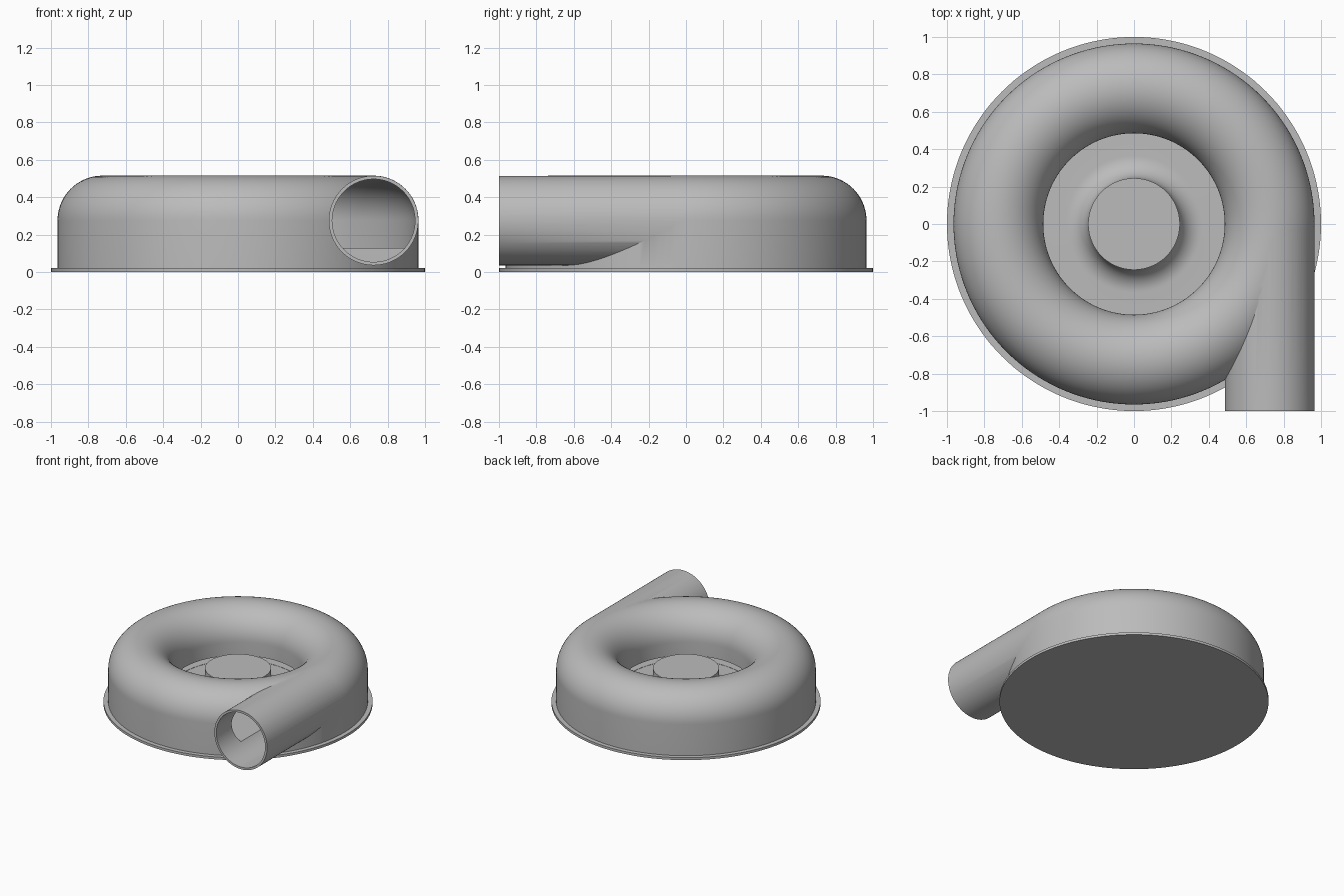
import bpy, bmesh, math
from mathutils import Matrix, Vector

if "Cube" in bpy.data.objects:
    bpy.data.objects.remove(bpy.data.objects["Cube"])

RING, MID_Z = 0.725, 0.275      # centre circle of the scroll
OUTER, INNER = 0.24, 0.222      # outside and inside radius of the duct
FLOOR, LIP, HUB = 0.125, 0.165, 0.245

grey = bpy.data.materials.new("housing grey")
grey.use_nodes = True
grey.diffuse_color = (0.5, 0.5, 0.5, 1)
grey.node_tree.nodes["Principled BSDF"].inputs["Base Color"].default_value = (0.5, 0.5, 0.5, 1)


def arc(cx, cz, r, a0, a1, n):
    angles = [math.radians(a0 + (a1 - a0) * i / n) for i in range(n + 1)]
    return [(cx + r * math.cos(a), cz + r * math.sin(a)) for a in angles]


def finish(bm, name):
    bmesh.ops.recalc_face_normals(bm, faces=bm.faces)
    mesh = bpy.data.meshes.new(name)
    bm.to_mesh(mesh)
    bm.free()
    obj = bpy.data.objects.new(name, mesh)
    bpy.context.collection.objects.link(obj)
    mesh.materials.append(grey)
    return obj


def lathe(name, profile, closed):
    bm = bmesh.new()
    verts = [bm.verts.new((r, 0, z)) for r, z in profile]
    edges = [bm.edges.new(pair) for pair in zip(verts, verts[1:])]
    if closed:
        edges.append(bm.edges.new((verts[-1], verts[0])))
    bmesh.ops.spin(bm, geom=verts + edges, cent=(0, 0, 0), axis=(0, 0, 1),
                   angle=math.tau, steps=144, use_merge=True)
    bmesh.ops.remove_doubles(bm, verts=bm.verts, dist=1e-5)
    return finish(bm, name)


def tube(name, radius, y0, y1):
    bm = bmesh.new()
    bmesh.ops.create_cone(bm, cap_ends=True, segments=96, radius1=radius,
                          radius2=radius, depth=y1 - y0)
    place = Matrix.Translation(Vector((RING, (y0 + y1) / 2, MID_Z)))
    bmesh.ops.transform(bm, verts=bm.verts, matrix=place @ Matrix.Rotation(math.pi / 2, 4, 'X'))
    return finish(bm, name)


# Scroll housing with flange, rounded top, inlet and flared hub
fillet = 0.12
housing = lathe("blower_housing", [
    (0, 0), (1, 0), (1, 0.02), (RING + OUTER, 0.02),
    *arc(RING, MID_Z, OUTER, 0, 180, 36),
    (RING - OUTER, FLOOR),
    *arc(HUB + fillet, FLOOR + fillet, fillet, 270, 180, 12),
    (HUB, 0.29), (0, 0.29)], closed=False)

# Outlet pipe and the hollow inside
outlet = tube("outlet_pipe", OUTER - 0.0007, -1.0, 0.0)
cavity = lathe("scroll_cavity", [
    (RING - OUTER - 0.02, FLOOR + 0.002), (RING + INNER, FLOOR + 0.002),
    *arc(RING, MID_Z, INNER, 0, 180, 36),
    (RING - INNER, LIP), (RING - OUTER - 0.02, LIP)], closed=True)
bore = tube("outlet_bore", INNER - 0.0007, -1.1, 0.0)

for helper, operation in ((outlet, 'UNION'), (cavity, 'DIFFERENCE'), (bore, 'DIFFERENCE')):
    helper.hide_render = True
    mod = housing.modifiers.new(helper.name, 'BOOLEAN')
    mod.object, mod.operation, mod.solver = helper, operation, 'EXACT'

# Bake the cuts and remove the helpers
graph = bpy.context.evaluated_depsgraph_get()
graph.update()
baked = bpy.data.meshes.new_from_object(housing.evaluated_get(graph))
housing.modifiers.clear()
housing.data = baked
for helper in (outlet, cavity, bore):
    bpy.data.objects.remove(helper)

# Smooth shading with crisp rims
bpy.ops.object.select_all(action='DESELECT')
housing.select_set(True)
bpy.context.view_layer.objects.active = housing
bpy.ops.object.shade_smooth_by_angle(angle=math.radians(30))
